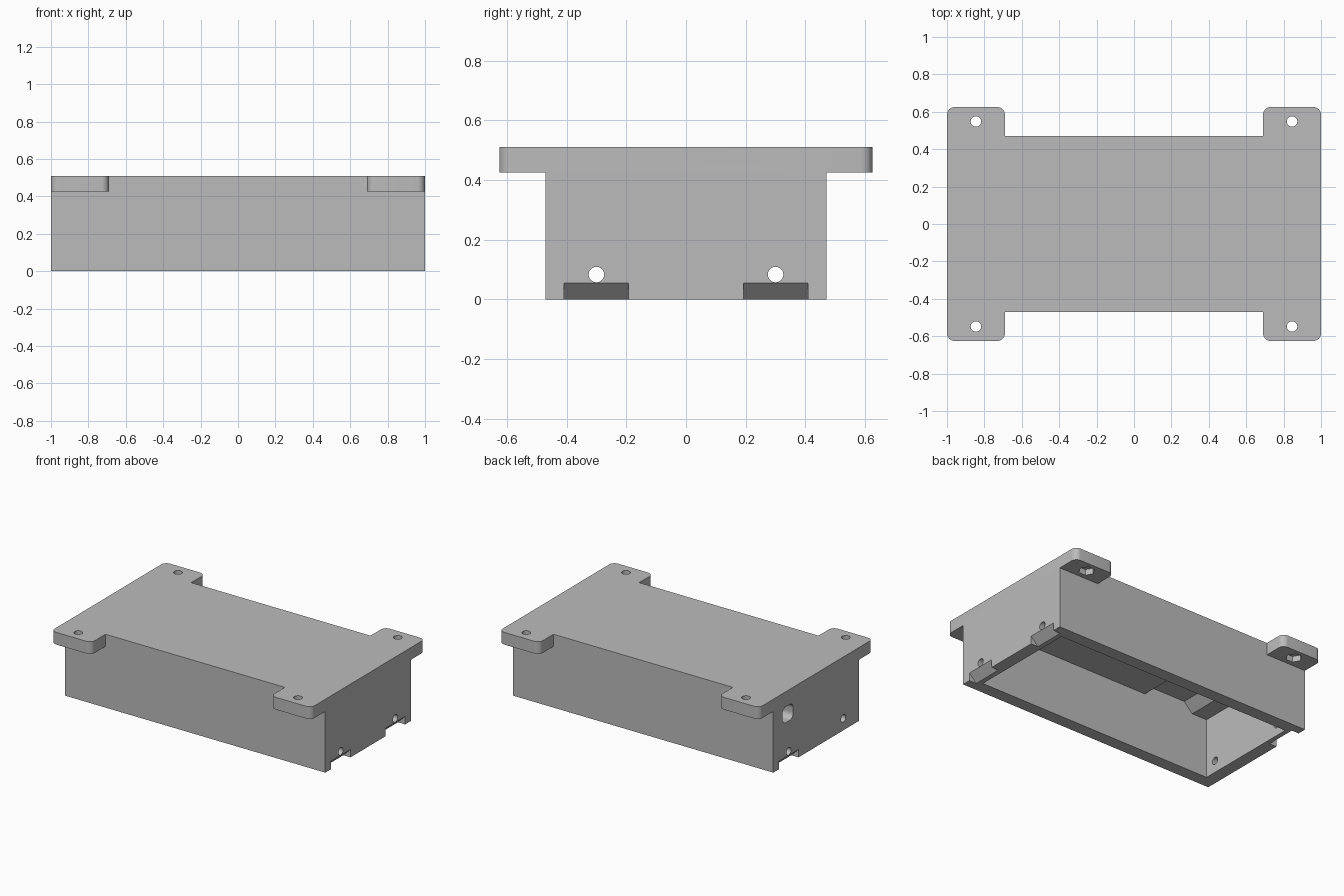
import bpy, bmesh, math
from mathutils import Vector

cube = bpy.data.objects.get("Cube")
if cube:
    bpy.data.objects.remove(cube, do_unlink=True)

WALL_X, WALL_Y, HEIGHT, FLANGE_Z = 1.0, 0.47, 0.51, 0.425
TAB_X, TAB_Y, CEILING = 0.69, 0.625, 0.415

plastic = bpy.data.materials.new("grey_plastic")
plastic.use_nodes = True
plastic.diffuse_color = (0.5, 0.5, 0.5, 1)
plastic.node_tree.nodes["Principled BSDF"].inputs["Base Color"].default_value = (0.5, 0.5, 0.5, 1)


def prism(name, outline, axis, lo, hi):
    """Extrude a 2D outline along an axis."""
    place = {"x": lambda a, b, t: (t, a, b),
             "y": lambda a, b, t: (a, t, b),
             "z": lambda a, b, t: (a, b, t)}[axis]
    bm = bmesh.new()
    ends = [[bm.verts.new(place(a, b, t)) for a, b in outline] for t in (lo, hi)]
    n = len(outline)
    for i in range(n):
        j = (i + 1) % n
        bm.faces.new((ends[0][i], ends[0][j], ends[1][j], ends[1][i]))
    bm.faces.new(ends[0][::-1])
    bm.faces.new(ends[1])
    bmesh.ops.recalc_face_normals(bm, faces=bm.faces[:])
    mesh = bpy.data.meshes.new(name)
    bm.to_mesh(mesh)
    bm.free()
    mesh.materials.append(plastic)
    obj = bpy.data.objects.new(name, mesh)
    bpy.context.collection.objects.link(obj)
    return obj


def rect(a0, a1, b0, b1):
    return [(a0, b0), (a1, b0), (a1, b1), (a0, b1)]


def circle(a, b, r, sides, turn=0):
    steps = [turn + math.tau * i / sides for i in range(sides)]
    return [(a + r * math.cos(s), b + r * math.sin(s)) for s in steps]


def rounded(points, radius, keep_sharp=lambda p: False, steps=8):
    """Round the right-angled corners of an outline."""
    out = []
    for i, p in enumerate(points):
        if keep_sharp(p):
            out.append(p)
            continue
        c = Vector(p)
        u = (Vector(points[i - 1]) - c).normalized()
        v = (Vector(points[(i + 1) % len(points)]) - c).normalized()
        centre = c + radius * (u + v)
        for k in range(steps + 1):
            a = math.pi / 2 * k / steps
            out.append(tuple(centre - radius * (v * math.cos(a) + u * math.sin(a))))
    return out


def combine(target, tool, operation="DIFFERENCE"):
    """Apply a boolean and discard the tool."""
    tool.hide_render = True
    mod = target.modifiers.new("cut", "BOOLEAN")
    mod.operation, mod.solver, mod.object = operation, "EXACT", tool
    bpy.context.view_layer.update()
    graph = bpy.context.evaluated_depsgraph_get()
    mesh = bpy.data.meshes.new_from_object(target.evaluated_get(graph))
    target.modifiers.clear()
    target.data = mesh
    bpy.data.objects.remove(tool, do_unlink=True)


# Box body with a flange plate carrying four mounting ears
enclosure = prism("enclosure", rect(-WALL_X, WALL_X, -WALL_Y, WALL_Y), "z", 0, HEIGHT)
half = [(TAB_X, -TAB_Y), (WALL_X, -TAB_Y), (WALL_X, TAB_Y),
        (TAB_X, TAB_Y), (TAB_X, WALL_Y), (-TAB_X, WALL_Y)]
plan = half + [(-x, -y) for x, y in half]
flange = rounded(plan, 0.04, lambda p: abs(p[1]) == WALL_Y)
combine(enclosure, prism("flange", flange, "z", FLANGE_Z, HEIGHT), "UNION")

# Open-bottomed cavity with a ceiling pocket that has one sloped end
section = [(0.912, -0.1), (0.912, CEILING), (-0.41, CEILING), (-0.41, 0.48),
           (-0.73, 0.48), (-0.795, CEILING), (-0.912, CEILING), (-0.912, -0.1)]
combine(enclosure, prism("cavity", section, "y", -0.382, 0.382))

# Ear screw holes with hexagonal nut recesses underneath
for sx in (-1, 1):
    for sy in (-1, 1):
        x, y = sx * 0.845, sy * 0.548
        combine(enclosure, prism("screw_hole", circle(x, y, 0.028, 32), "z", 0.3, 0.6))
        combine(enclosure, prism("nut_recess", circle(x, y, 0.052, 6), "z", 0.3, 0.465))

# Lid screw holes through both end walls
for y in (-0.3, 0.3):
    combine(enclosure, prism("lid_hole", circle(y, 0.083, 0.026, 32), "x", -1.2, 1.2))

# Bevelled pry notches along the bottom of the end walls
for sx, y in ((1, -0.3), (1, 0.3), (-1, 0.3)):
    wedge = [(sx * 1.05, 0.105), (sx * 0.895, -0.05), (sx * 1.05, -0.05)]
    combine(enclosure, prism("pry_notch", wedge, "y", y - 0.108, y + 0.108))

# Rounded cable window in one end wall
window = rounded(rect(0.25, 0.37, 0.295, 0.405), 0.04)
combine(enclosure, prism("cable_window", window, "x", -1.2, -0.8))

# Merge coplanar faces and shade
bm = bmesh.new()
bm.from_mesh(enclosure.data)
bmesh.ops.remove_doubles(bm, verts=bm.verts[:], dist=0.0001)
bmesh.ops.dissolve_limit(bm, angle_limit=math.radians(0.5),
                         verts=bm.verts[:], edges=bm.edges[:])
bm.to_mesh(enclosure.data)
bm.free()
bpy.ops.object.select_all(action="DESELECT")
enclosure.select_set(True)
bpy.context.view_layer.objects.active = enclosure
bpy.ops.object.shade_smooth_by_angle(angle=math.radians(30))
